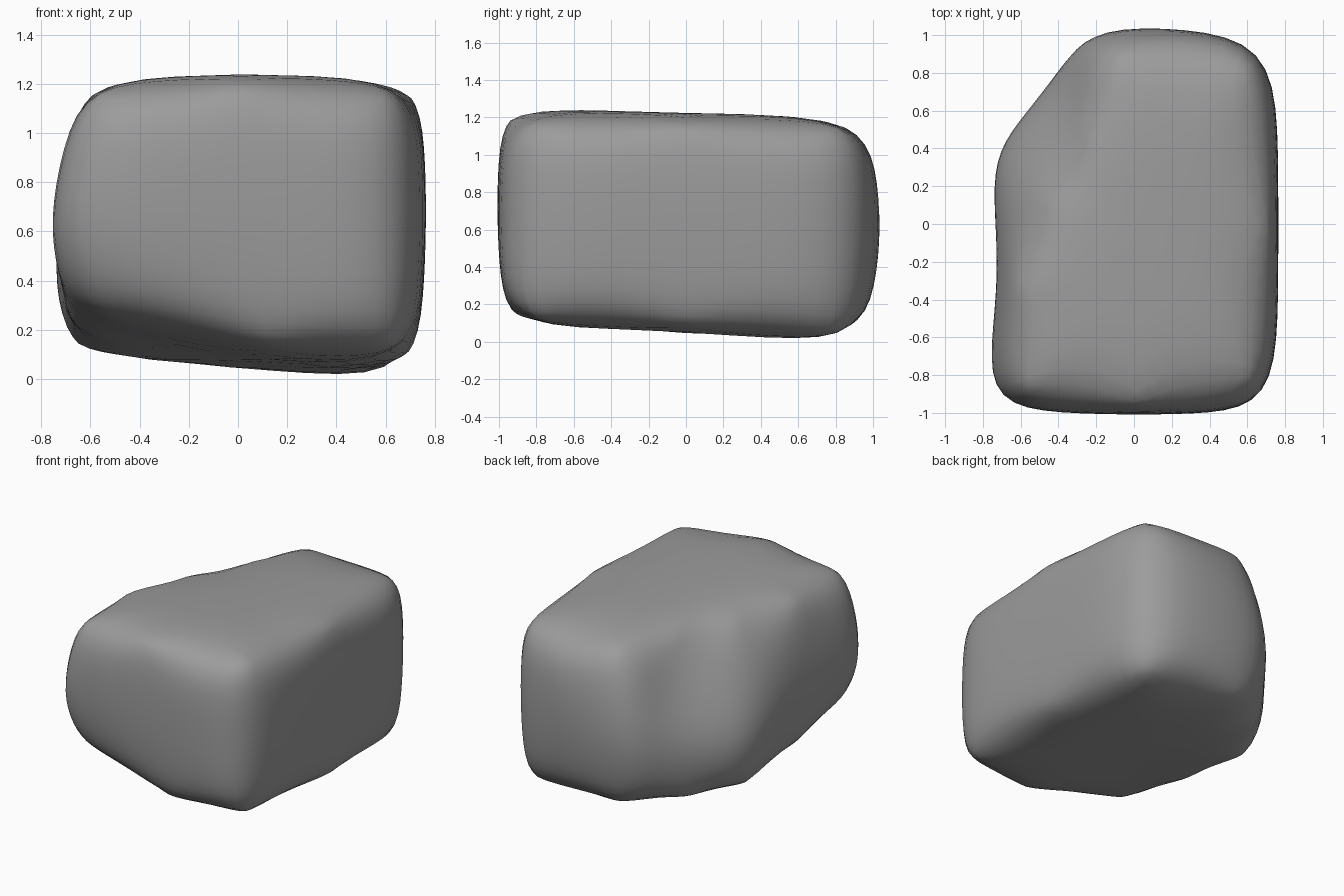
import bpy

# Remove the default cube
default_cube = bpy.data.objects.get("Cube")
if default_cube:
    bpy.data.objects.remove(default_cube, do_unlink=True)


def make_material(name, colour):
    material = bpy.data.materials.new(name)
    material.use_nodes = True
    material.diffuse_color = colour
    material.node_tree.nodes["Principled BSDF"].inputs["Base Color"].default_value = colour
    return material


# Boulder cage: each upright edge is given as bottom, middle and top corner
uprights = {
    "front_left": [(-.7, -.9, .28), (-.84, -1, .62), (-.66, -.98, 1.25)],
    "front": [(.2, -.98, .03), (0, -1.02, .65), (0, -1, 1.3)],
    "front_right": [(.74, -.98, .04), (.77, -1, .65), (.75, -.98, 1.26)],
    "right": [(.74, 0, .02), (.77, 0, .65), (.75, 0, 1.23)],
    "back_right": [(.74, .98, -.1), (.77, 1.01, .65), (.75, 1, 1.23)],
    "back_left": [(-.2, .98, .02), (-.24, 1.09, .6), (-.2, .99, 1.23)],
    "slanted_side": [(-.47, .66, .05), (-.48, .75, .55), (-.22, .45, 1.21)],
    "left_corner": [(-.71, .32, .06), (-.8, .39, .5), (-.45, .1, 1.22)],
    "left": [(-.7, -.3, .16), (-.72, -.25, .65), (-.65, -.35, 1.24)],
}
columns = list(uprights.values())
count, rings = len(columns), len(columns[0])
verts = [column[ring] for ring in range(rings) for column in columns]
faces = [list(reversed(range(count))),
         list(range(count * (rings - 1), count * rings))]
for ring in range(rings - 1):
    for i in range(count):
        j = (i + 1) % count
        low, high = ring * count, (ring + 1) * count
        faces.append([low + i, low + j, high + j, high + i])

mesh = bpy.data.meshes.new("boulder")
mesh.from_pydata(verts, [], faces)
boulder = bpy.data.objects.new("boulder", mesh)
bpy.context.collection.objects.link(boulder)

# Split the cage finely and wear its edges round
split = boulder.modifiers.new("split", "SUBSURF")
split.subdivision_type = "SIMPLE"
split.levels = split.render_levels = 3
wear = boulder.modifiers.new("wear", "SMOOTH")
wear.factor = 0.5
wear.iterations = 48

# Stone colour and smooth shading
mesh.materials.append(make_material("grey stone", (.33, .33, .33, 1)))
for polygon in mesh.polygons:
    polygon.use_smooth = True
